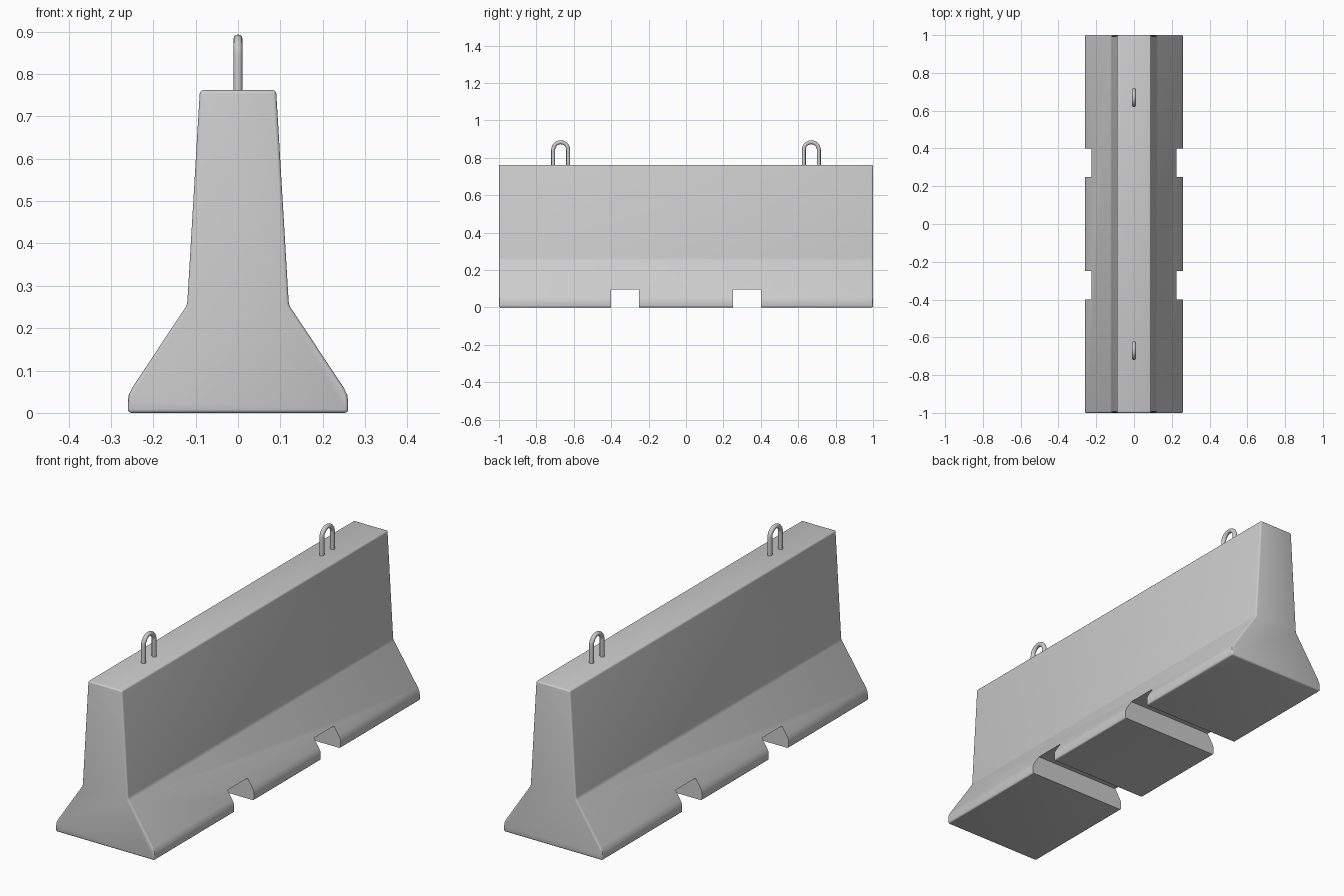
import bpy, bmesh, math

if "Cube" in bpy.data.objects:
    bpy.data.objects.remove(bpy.data.objects["Cube"])


def activate(obj):
    bpy.ops.object.select_all(action='DESELECT')
    obj.select_set(True)
    bpy.context.view_layer.objects.active = obj


def make_object(name, bm):
    bmesh.ops.recalc_face_normals(bm, faces=bm.faces)
    mesh = bpy.data.meshes.new(name)
    bm.to_mesh(mesh)
    bm.free()
    obj = bpy.data.objects.new(name, mesh)
    bpy.context.collection.objects.link(obj)
    return obj


def box(bm, x, y, z):
    ret = bmesh.ops.create_cube(bm, size=1)
    for v in ret['verts']:
        v.co.x = v.co.x * (x[1] - x[0]) + sum(x) / 2
        v.co.y = v.co.y * (y[1] - y[0]) + sum(y) / 2
        v.co.z = v.co.z * (z[1] - z[0]) + sum(z) / 2


# Barrier body: flared profile extruded along y
half = [(0.26, 0), (0.26, 0.028), (0.258, 0.042), (0.25, 0.059),
        (0.12, 0.255), (0.09, 0.762)]
profile = half + [(-x, z) for x, z in reversed(half)]
bm = bmesh.new()
face = bm.faces.new([bm.verts.new((x, -1, z)) for x, z in profile])
ext = bmesh.ops.extrude_face_region(bm, geom=[face])
for v in ext['geom']:
    if isinstance(v, bmesh.types.BMVert):
        v.co.y = 1
body = make_object("barrier_body", bm)

# Softened edges
bevel = body.modifiers.new("soft_edges", 'BEVEL')
bevel.width = 0.008
bevel.segments = 3
bevel.limit_method = 'ANGLE'
bevel.angle_limit = math.radians(25)

# Drainage / forklift slots through the base
bm = bmesh.new()
for s in (-1, 1):
    box(bm, (-0.5, 0.5), sorted((s * 0.25, s * 0.40)), (-0.1, 0.097))
cutter = make_object("slot_cutter", bm)
cutter.hide_render = True
cut = body.modifiers.new("slots", 'BOOLEAN')
cut.operation = 'DIFFERENCE'
cut.solver = 'EXACT'
cut.object = cutter
activate(body)
for m in ("soft_edges", "slots"):
    bpy.ops.object.modifier_apply(modifier=m)
bpy.data.objects.remove(cutter)
bpy.ops.object.shade_smooth_by_angle(angle=math.radians(30))


# Lifting loops: round bar bent into an upside-down U
def lifting_loop(name, yc):
    r, zc = 0.04, 0.843
    arc = [math.pi * i / 16 for i in range(17)]
    path = [(r, 0.72)] + [(r * math.cos(a), zc + r * math.sin(a)) for a in arc] + [(-r, 0.72)]
    curve = bpy.data.curves.new(name, 'CURVE')
    curve.dimensions = '3D'
    curve.bevel_depth = 0.0105
    curve.bevel_resolution = 4
    curve.use_fill_caps = True
    spline = curve.splines.new('POLY')
    spline.points.add(len(path) - 1)
    for p, (y, z) in zip(spline.points, path):
        p.co = (0, y + yc, z, 1)
    obj = bpy.data.objects.new(name, curve)
    bpy.context.collection.objects.link(obj)
    activate(obj)
    bpy.ops.object.convert(target='MESH')
    bpy.ops.object.shade_smooth_by_angle(angle=math.radians(40))


lifting_loop("lifting_loop_front", -0.67)
lifting_loop("lifting_loop_back", 0.67)
